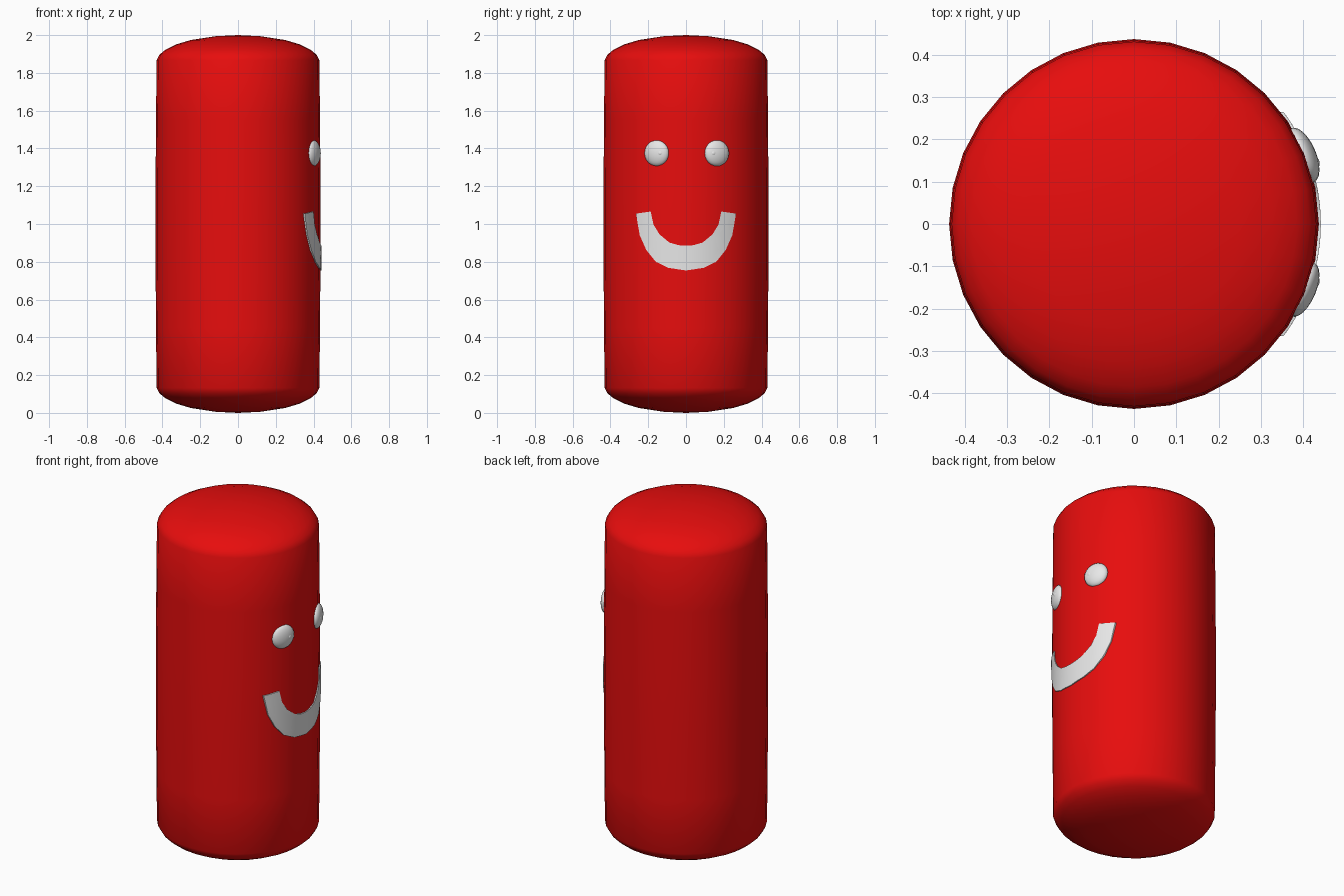
import bpy, bmesh, math
from mathutils import Matrix, Vector

if "Cube" in bpy.data.objects:
    bpy.data.objects.remove(bpy.data.objects["Cube"])


def material(name, color):
    m = bpy.data.materials.new(name)
    m.diffuse_color = (*color, 1)
    m.use_nodes = True
    m.node_tree.nodes["Principled BSDF"].inputs["Base Color"].default_value = m.diffuse_color
    return m


red = material("red", (0.8, 0.004, 0.004))
white = material("soft white", (0.8, 0.8, 0.8))


def add_object(name, bm, mat, angle=60):
    bmesh.ops.recalc_face_normals(bm, faces=bm.faces)
    mesh = bpy.data.meshes.new(name)
    bm.to_mesh(mesh)
    bm.free()
    mesh.materials.append(mat)
    ob = bpy.data.objects.new(name, mesh)
    bpy.context.collection.objects.link(ob)
    bpy.ops.object.select_all(action='DESELECT')
    ob.select_set(True)
    bpy.context.view_layer.objects.active = ob
    bpy.ops.object.shade_smooth_by_angle(angle=math.radians(angle))
    return ob


# Body: lathed barrel with shallow domed ends, 32 sides
SIDES = 32
half = [(0.12, 0.006), (0.25, 0.026), (0.33, 0.050), (0.385, 0.078),
        (0.415, 0.103), (0.431, 0.132), (0.434, 0.45), (0.437, 0.85)]
profile = half + [(r, 2 - z) for r, z in reversed(half)]
bm = bmesh.new()
rings = [[bm.verts.new((r * math.cos(a), r * math.sin(a), z))
          for a in (math.tau * i / SIDES for i in range(SIDES))] for r, z in profile]
for lo, hi in zip(rings, rings[1:]):
    for i in range(SIDES):
        j = (i + 1) % SIDES
        bm.faces.new((lo[i], lo[j], hi[j], hi[i]))
for ring, z in ((rings[0], 0.0), (rings[-1], 2.0)):
    tip = bm.verts.new((0, 0, z))
    for i in range(SIDES):
        bm.faces.new((ring[i], ring[(i + 1) % SIDES], tip))
add_object("body", bm, red)


def ellipsoid(name, center, size, turn, segs):
    bm = bmesh.new()
    bmesh.ops.create_uvsphere(bm, u_segments=segs, v_segments=segs // 2, radius=1)
    bm.transform(Matrix.Translation(center) @ Matrix.Rotation(turn, 4, 'Z')
                 @ Matrix.Diagonal((*size, 1)))
    add_object(name, bm, white)


# Eyes with small pupils, facing +x
for name, y, pupil_y, turn in (("left", 0.163, 0.143, 23), ("right", -0.155, -0.135, -23)):
    ellipsoid(name + "_eye", (0.399, y, 1.375), (0.031, 0.069, 0.069), math.radians(turn), 24)
    ellipsoid(name + "_pupil", (0.419, pupil_y, 1.375), (0.02, 0.02, 0.02), 0, 16)

# Mouth: thin curved band wrapped round the body
outer = [(0.265, 1.055), (0.245, 0.94), (0.21, 0.862), (0.16, 0.80), (0.095, 0.768), (0, 0.754)]
inner = [(0.187, 1.066), (0.172, 0.997), (0.140, 0.945), (0.088, 0.902), (0.04, 0.888), (0, 0.885)]


def full(points):
    return [Vector((-y, z)) for y, z in points] + [Vector(p) for p in reversed(points[:-1])]


def refine(points):
    out = []
    for a, b in zip(points, points[1:]):
        out += [a, (a + b) / 2]
    return out + [points[-1]]


ACROSS = 4
bm = bmesh.new()
layers = []
for radius in (0.4415, 0.425):
    grid = []
    for a, b in zip(refine(full(outer)), refine(full(inner))):
        row = []
        for k in range(ACROSS + 1):
            y, z = a.lerp(b, k / ACROSS)
            row.append(bm.verts.new((math.sqrt(radius ** 2 - y ** 2), y, z)))
        grid.append(row)
    for r0, r1 in zip(grid, grid[1:]):
        for k in range(ACROSS):
            bm.faces.new((r0[k], r0[k + 1], r1[k + 1], r1[k]))
    layers.append(grid)


def rim(grid):
    return ([row[0] for row in grid] + grid[-1][1:]
            + [row[-1] for row in reversed(grid[:-1])] + grid[0][-2:0:-1])


front, back = rim(layers[0]), rim(layers[1])
for i in range(len(front)):
    j = (i + 1) % len(front)
    bm.faces.new((front[i], front[j], back[j], back[i]))
add_object("mouth", bm, white, 40)
